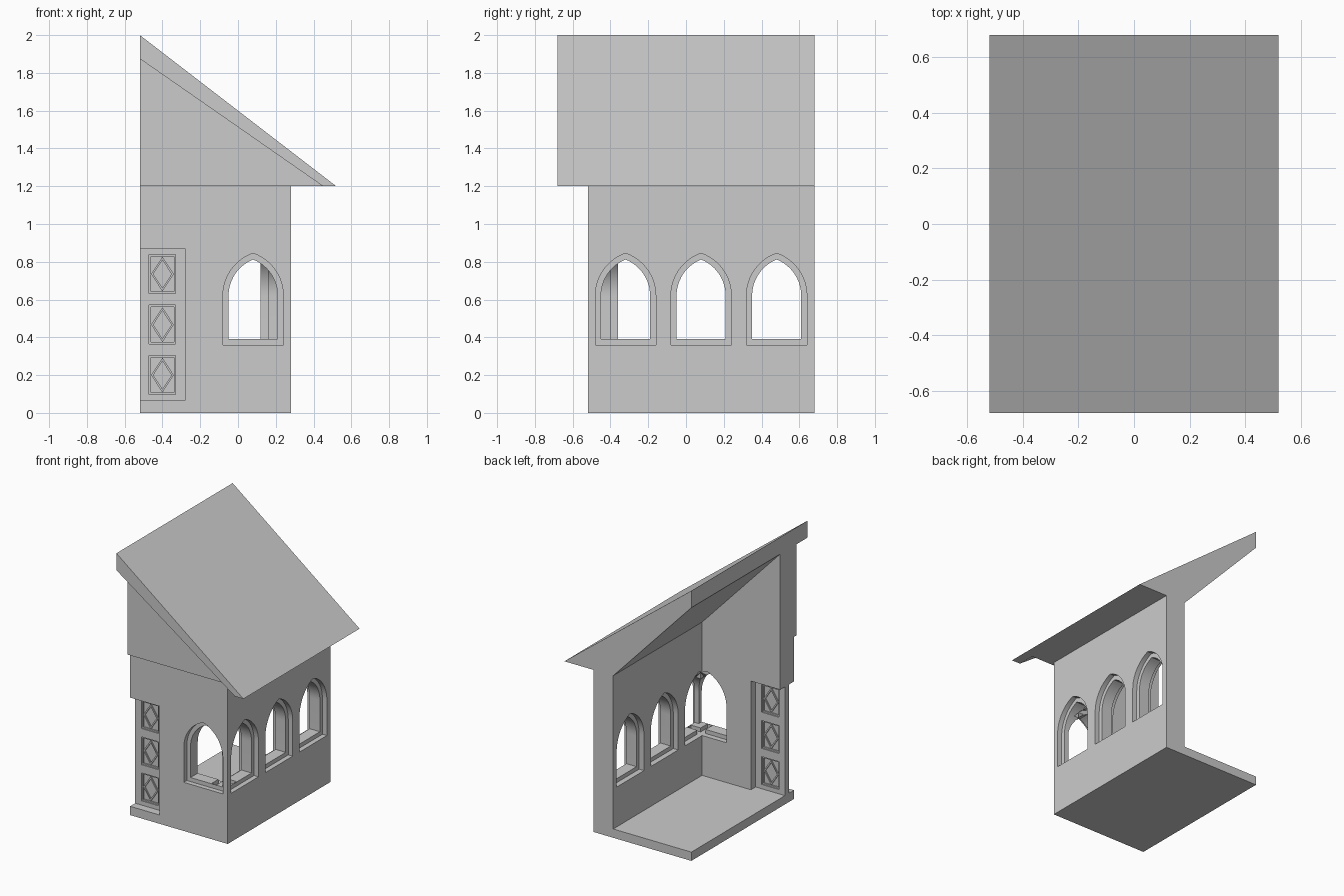
import bpy, bmesh, math

if "Cube" in bpy.data.objects:
    bpy.data.objects.remove(bpy.data.objects["Cube"])

stone = bpy.data.materials.new("grey stone")
stone.diffuse_color = (0.6, 0.6, 0.6, 1)
stone.use_nodes = True
stone.node_tree.nodes["Principled BSDF"].inputs["Base Color"].default_value = stone.diffuse_color


def finish(bm, name):
    bmesh.ops.recalc_face_normals(bm, faces=bm.faces)
    mesh = bpy.data.meshes.new(name)
    bm.to_mesh(mesh)
    bm.free()
    mesh.materials.append(stone)
    ob = bpy.data.objects.new(name, mesh)
    bpy.context.collection.objects.link(ob)
    return ob


def place(axis, u, v, t):
    return {"X": (t, u, v), "Y": (u, t, v), "Z": (u, v, t)}[axis]


def prism(name, pts, axis, a, b):
    """Extrude a flat outline along an axis from a to b."""
    bm = bmesh.new()
    lo = [bm.verts.new(place(axis, u, v, a)) for u, v in pts]
    hi = [bm.verts.new(place(axis, u, v, b)) for u, v in pts]
    bm.faces.new(lo)
    bm.faces.new(hi)
    n = len(pts)
    for i in range(n):
        j = (i + 1) % n
        bm.faces.new((lo[i], lo[j], hi[j], hi[i]))
    return finish(bm, name)


def ring(name, outer, inner, a, b):
    """Flat frame between two matching outlines, extruded along y."""
    bm = bmesh.new()
    loops = [[bm.verts.new((u, t, v)) for u, v in pts]
             for pts, t in ((outer, a), (outer, b), (inner, b), (inner, a))]
    n = len(outer)
    for k in range(4):
        p, q = loops[k], loops[(k + 1) % 4]
        for i in range(n):
            j = (i + 1) % n
            bm.faces.new((p[i], p[j], q[j], q[i]))
    return finish(bm, name)


def rect(u0, u1, v0, v1):
    return [(u0, v0), (u1, v0), (u1, v1), (u0, v1)]


def pointed_arch(c, w, base, spring, apex, steps=12):
    h = apex - spring
    r = (w * w + h * h) / (2 * w)
    end = math.asin(h / r)
    side = [(w - r + r * math.cos(end * i / steps), spring + r * math.sin(end * i / steps))
            for i in range(steps + 1)]
    return ([(c - w, base), (c + w, base)] + [(c + x, z) for x, z in side]
            + [(c - x, z) for x, z in reversed(side[:-1])])


# L-shaped walls on the floor slab
FLOOR = 0.065
prism("floor", rect(-0.52, 0.28, -0.52, 0.68), "Z", 0, FLOOR)
walls = prism("walls", [(-0.52, -0.52), (0.28, -0.52), (0.28, 0.68), (0.12, 0.68),
                        (0.12, -0.36), (-0.52, -0.36)], "Z", FLOOR, 1.2)

# Window cutters: outer recess, through opening, inner recess
cutters = []
for axis, c, out, inn in (("Y", 0.08, -0.52, -0.36), ("X", -0.32, 0.28, 0.12),
                          ("X", 0.08, 0.28, 0.12), ("X", 0.48, 0.28, 0.12)):
    s = 1 if inn > out else -1
    wide = pointed_arch(c, 0.16, 0.36, 0.62, 0.845)
    slim = pointed_arch(c, 0.13, 0.39, 0.62, 0.812)
    cutters += [prism("window_cutter", wide, axis, out - s * 0.01, out + s * 0.036),
                prism("window_cutter", slim, axis, out - s * 0.02, inn + s * 0.002),
                prism("window_cutter", wide, axis, inn - s * 0.04, inn + s * 0.001)]

# Recesses either side of the thin end panel, and its three openings
bay = rect(-0.54, -0.28, FLOOR - 0.01, 0.87)
cutters += [prism("panel_cutter", bay, "Y", -0.54, -0.46),
            prism("panel_cutter", bay, "Y", -0.415, -0.35)]
CX, HW, HH = -0.40, 0.07, 0.103
CENTRES = (0.20, 0.467, 0.735)
for z in CENTRES:
    cutters.append(prism("panel_cutter", rect(CX - HW, CX + HW, z - HH, z + HH), "Y", -0.50, -0.38))

bpy.context.view_layer.objects.active = walls
for cutter in cutters:
    mod = walls.modifiers.new("cut", "BOOLEAN")
    mod.operation = "DIFFERENCE"
    mod.solver = "EXACT"
    mod.object = cutter
    bpy.ops.object.modifier_apply(modifier=mod.name)
    bpy.data.objects.remove(cutter)
bpy.ops.object.select_all(action="DESELECT")
walls.select_set(True)
bpy.ops.object.shade_smooth_by_angle(angle=math.radians(25))


# Panel infill: pane, border and diamond moulding
def diamond(z, w, h):
    return [(CX, z - h), (CX + w, z), (CX, z + h), (CX - w, z)]


for z in CENTRES:
    edge = rect(CX - HW, CX + HW, z - HH, z + HH)
    lip = rect(CX - HW + 0.01, CX + HW - 0.01, z - HH + 0.01, z + HH - 0.01)
    prism("panel_pane", edge, "Y", -0.443, -0.432)
    ring("panel_border", edge, lip, -0.452, -0.423)
    ring("panel_diamond", diamond(z, 0.06, 0.092), diamond(z, 0.048, 0.074), -0.452, -0.423)

# Lean-to roof: front overhang, gable over the front wall, and main slope
TOP, TIP = (-0.52, 2.0), (0.52, 1.2)
prism("roof_overhang", [TOP, TIP, (0.45, 1.2), (-0.52, 1.875)], "Y", -0.68, -0.55)
prism("gable", [TOP, TIP, (-0.52, 1.2)], "Y", -0.55, -0.36)
prism("roof_slope", [TOP, TIP, (0.12, 1.2), (-0.52, 1.875)], "Y", -0.36, 0.68)
